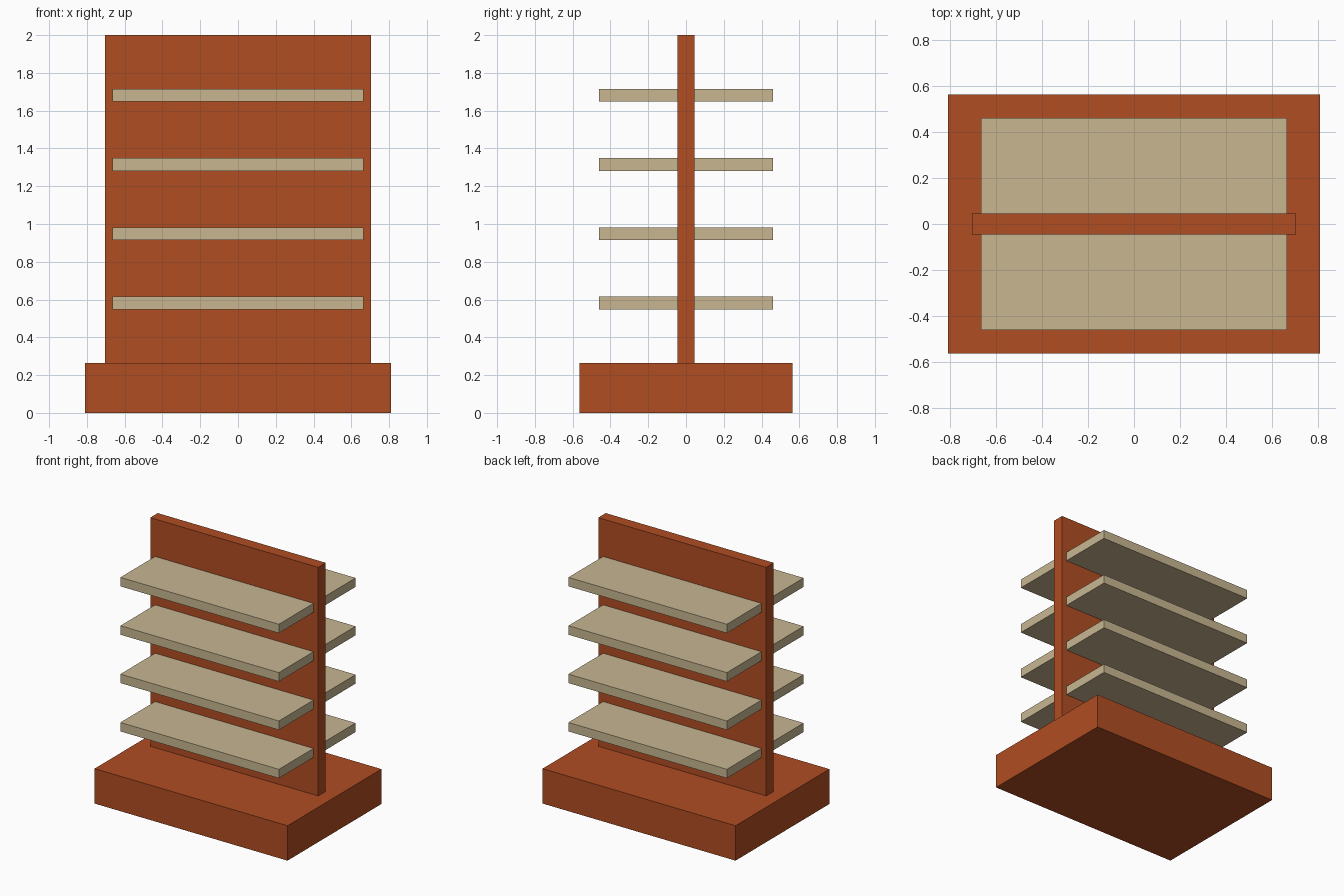
import bpy

cube = bpy.data.objects.get("Cube")
if cube:
    bpy.data.objects.remove(cube, do_unlink=True)


def material(name, color):
    mat = bpy.data.materials.new(name)
    mat.use_nodes = True
    mat.diffuse_color = color
    mat.node_tree.nodes["Principled BSDF"].inputs["Base Color"].default_value = color
    return mat


def box(name, size, center, mat):
    bpy.ops.mesh.primitive_cube_add(size=1, location=center)
    obj = bpy.context.object
    obj.name = name
    obj.scale = size
    bpy.ops.object.transform_apply(location=False, rotation=False, scale=True)
    obj.data.materials.append(mat)
    return obj


rust = material("rust orange", (0.434, 0.075, 0.016, 1))
tan = material("pale tan", (0.578, 0.468, 0.283, 1))

HEIGHT = 2.0
BASE_H = 0.265
PANEL_T = 0.09
SHELF_DEPTH = 0.415
SHELF_H = 0.068

# Plinth and upright centre panel
box("base", (1.62, 1.125, BASE_H), (0, 0, BASE_H / 2), rust)
box("centre_panel", (1.41, PANEL_T, HEIGHT - BASE_H),
    (0, 0, (HEIGHT + BASE_H) / 2), rust)

# Four shelves on each face of the panel
for level in range(4):
    z = 0.581 + level * 0.367
    for side, sign in (("front", -1), ("back", 1)):
        y = sign * (PANEL_T + SHELF_DEPTH) / 2
        box(f"{side}_shelf_{level + 1}", (1.33, SHELF_DEPTH, SHELF_H), (0, y, z), tan)
